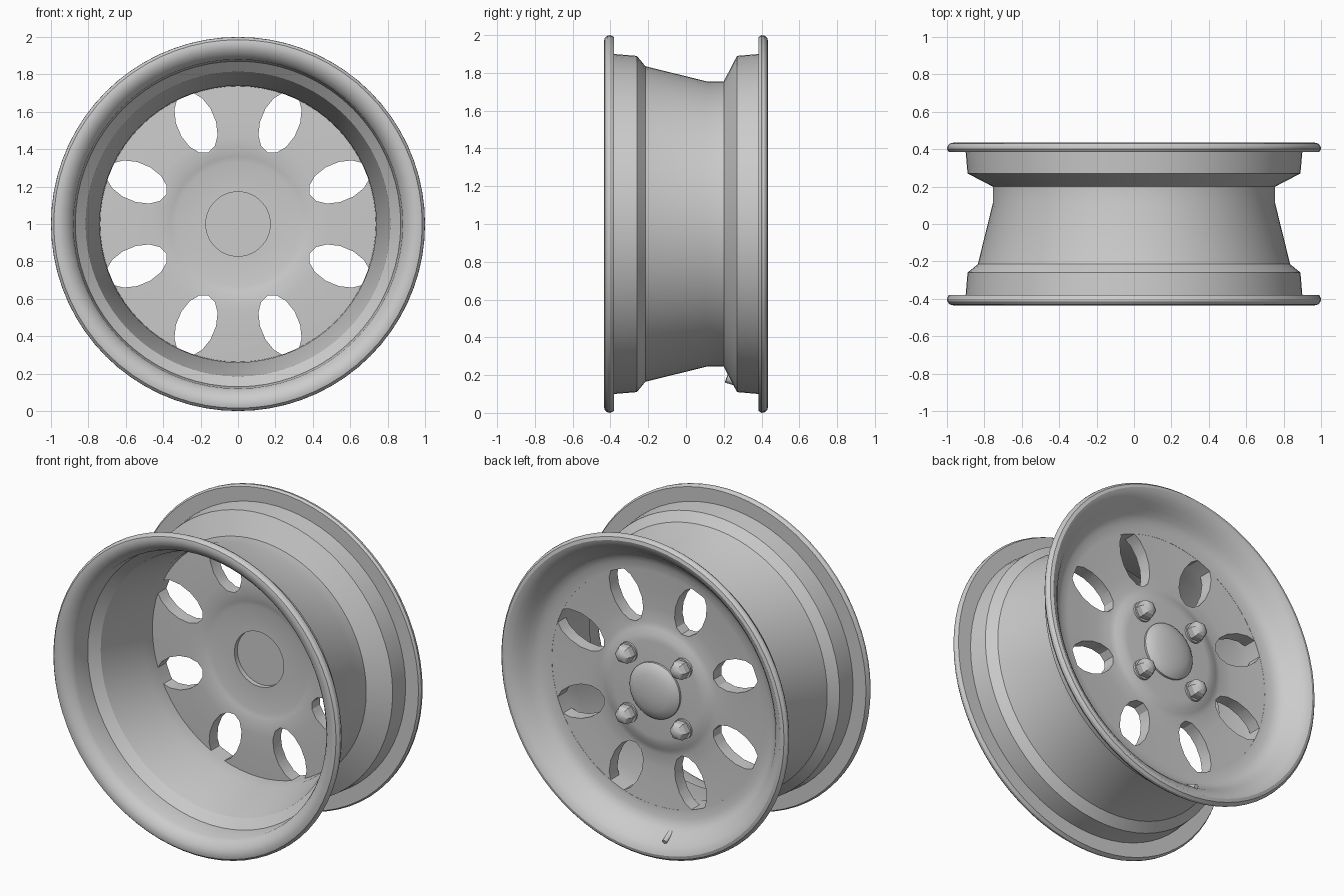
import bpy, bmesh, math
from mathutils import Vector, Matrix

if "Cube" in bpy.data.objects:
    bpy.data.objects.remove(bpy.data.objects["Cube"])

C = Vector((0, 0, 1))  # wheel centre, axle along y


def finish(name, bm, angle=30):
    bmesh.ops.remove_doubles(bm, verts=bm.verts, dist=1e-5)
    bmesh.ops.recalc_face_normals(bm, faces=bm.faces)
    me = bpy.data.meshes.new(name)
    bm.to_mesh(me)
    bm.free()
    ob = bpy.data.objects.new(name, me)
    bpy.context.collection.objects.link(ob)
    if angle:
        smooth(ob, angle)
    return ob


def smooth(ob, angle):
    bpy.ops.object.select_all(action='DESELECT')
    ob.select_set(True)
    bpy.context.view_layer.objects.active = ob
    bpy.ops.object.shade_smooth_by_angle(angle=math.radians(angle))


def lathe(name, profile, closed=False, segs=72, center=C, angle=30):
    """Spin (radius, y) points around the y axis."""
    bm = bmesh.new()
    vs = [bm.verts.new(center + Vector((r, y, 0))) for r, y in profile]
    es = [bm.edges.new(p) for p in zip(vs, vs[1:])]
    if closed:
        es.append(bm.edges.new((vs[-1], vs[0])))
    bmesh.ops.spin(bm, geom=vs + es, cent=center, axis=(0, 1, 0),
                   angle=math.tau, steps=segs, use_merge=True)
    return finish(name, bm, angle)


# Rim: outer barrel, back flange, curved back lip, inner barrel, front flange
lathe("rim_barrel", [
    (0.90, -0.38), (0.89, -0.26), (0.835, -0.215), (0.755, 0.11),
    (0.755, 0.20), (0.89, 0.27), (0.90, 0.385),
    (0.99, 0.385), (1.0, 0.40), (0.998, 0.415), (0.985, 0.43), (0.965, 0.435),
    (0.945, 0.428), (0.92, 0.41), (0.895, 0.385), (0.87, 0.352),
    (0.845, 0.322), (0.82, 0.303), (0.79, 0.292), (0.75, 0.285),
    (0.737, 0.284), (0.737, 0.20), (0.74, 0.11), (0.815, -0.205),
    (0.87, -0.255), (0.88, -0.37), (0.89, -0.39), (0.91, -0.412),
    (0.935, -0.428), (0.965, -0.435), (0.985, -0.43), (0.998, -0.415),
    (1.0, -0.40), (0.99, -0.38)], closed=True)

# Wheel disc with raised hub and shallow front bore
disc = lathe("wheel_disc", [
    (0, 0.30), (0.30, 0.30), (0.345, 0.295), (0.375, 0.28), (0.41, 0.271),
    (0.50, 0.270), (0.62, 0.275), (0.745, 0.2835), (0.745, 0.20),
    (0.60, 0.193), (0.47, 0.19), (0.40, 0.193), (0.36, 0.203), (0.33, 0.21),
    (0.172, 0.21), (0.172, 0.24), (0, 0.24)], angle=0)

# Eight oval ventilation holes
bm = bmesh.new()
for k in range(8):
    a = math.radians(22.5 + 45 * k)
    rad = Vector((math.cos(a), 0, math.sin(a)))
    tan = Vector((-math.sin(a), 0, math.cos(a)))
    ring = []
    for i in range(14):
        t = math.tau * i / 14
        p = C + rad * (0.587 + 0.172 * math.cos(t)) + tan * 0.103 * math.sin(t)
        ring.append(bm.verts.new(p + Vector((0, 0.1, 0))))
    f = bm.faces.new(ring)
    ext = bmesh.ops.extrude_face_region(bm, geom=[f])["geom"]
    bmesh.ops.translate(bm, vec=(0, 0.3, 0),
                        verts=[g for g in ext if isinstance(g, bmesh.types.BMVert)])
cutter = finish("hole_cutter", bm, 0)
cutter.hide_render = True
mod = disc.modifiers.new("holes", 'BOOLEAN')
mod.operation, mod.object, mod.solver = 'DIFFERENCE', cutter, 'EXACT'
bpy.ops.object.select_all(action='DESELECT')
bpy.context.view_layer.objects.active = disc
disc.select_set(True)
bpy.ops.object.modifier_apply(modifier="holes")
bpy.data.objects.remove(cutter)
smooth(disc, 25)

# Domed centre cap
lathe("centre_cap", [(0.175, 0.29), (0.175, 0.312), (0.155, 0.328),
                     (0.115, 0.343), (0.06, 0.351), (0, 0.354)], segs=40, angle=40)

# Four lug nuts: round seat, hex body, domed tip
for k in range(4):
    a = math.radians(45 + 90 * k)
    c = C + Vector((0.27 * math.cos(a), 0, 0.27 * math.sin(a)))
    lathe(f"nut_seat_{k}", [(0.062, 0.29), (0.062, 0.312), (0, 0.314)],
          segs=18, center=c)
    lathe(f"lug_nut_{k}", [(0.057, 0.30), (0.057, 0.35), (0.045, 0.37),
                           (0.025, 0.382), (0, 0.386)], segs=6, center=c, angle=25)

# Valve stem passing through the barrel near the bottom
bm = bmesh.new()
p0, p1 = Vector((-0.12, 0.215, 0.185)), Vector((-0.13, 0.40, 0.115))
rot = (p1 - p0).to_track_quat('Z', 'Y').to_matrix().to_4x4()
bmesh.ops.create_cone(bm, cap_ends=True, segments=12, radius1=0.026, radius2=0.014,
                      depth=(p1 - p0).length,
                      matrix=Matrix.Translation((p0 + p1) / 2) @ rot)
finish("valve_stem", bm)
